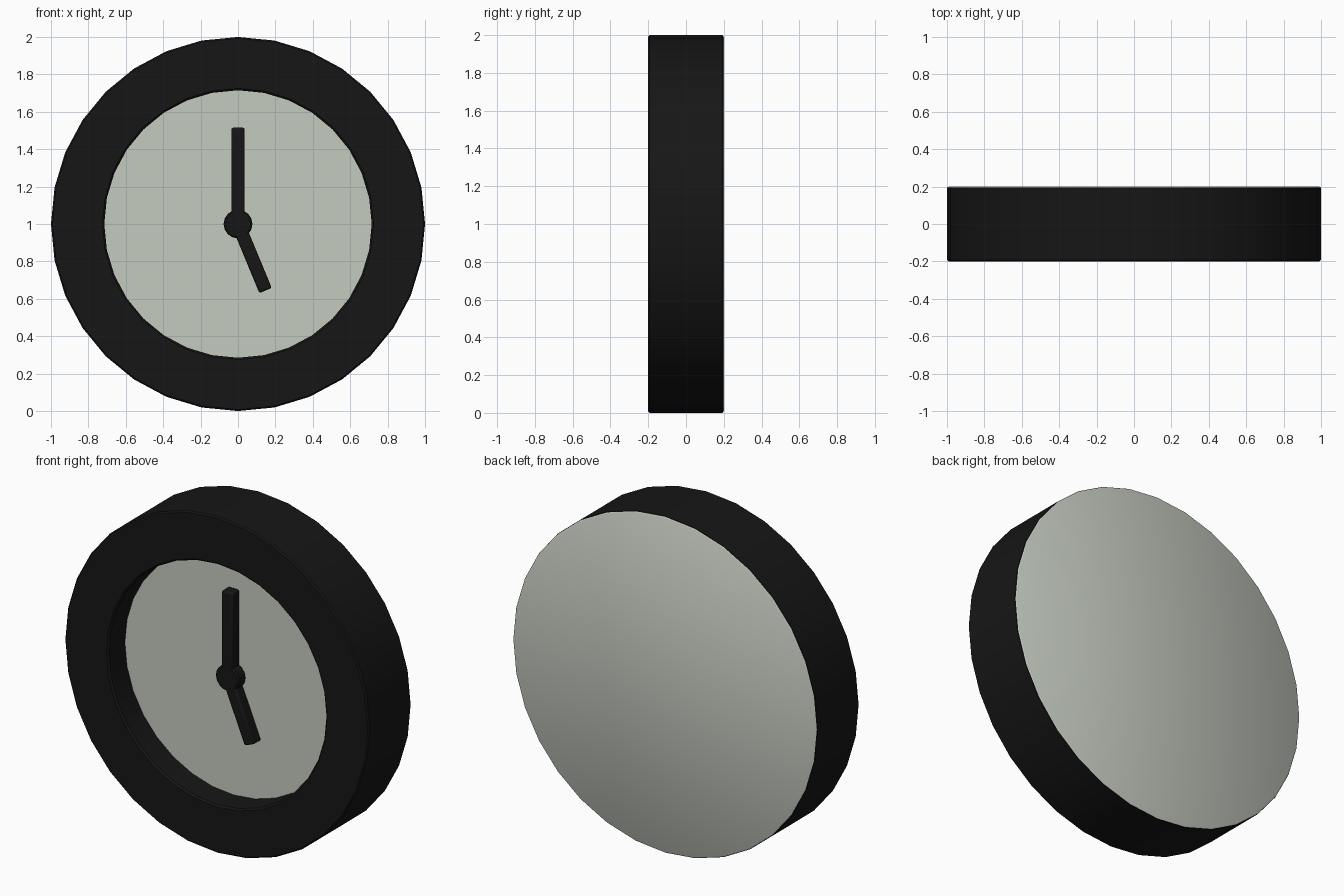
import bpy, bmesh
from math import sin, cos, pi, radians

if "Cube" in bpy.data.objects:
    bpy.data.objects.remove(bpy.data.objects["Cube"])

SEG = 32
CZ = 1.0  # clock centre height


def material(name, rgb):
    m = bpy.data.materials.new(name)
    m.diffuse_color = (*rgb, 1)
    m.use_nodes = True
    m.node_tree.nodes["Principled BSDF"].inputs["Base Color"].default_value = m.diffuse_color
    return m


black = material("black", (0.008, 0.008, 0.008))
pale = material("pale_grey", (0.56, 0.60, 0.53))


def finish(obj, mat):
    obj.data.materials.append(mat)
    bpy.ops.object.select_all(action='DESELECT')
    obj.select_set(True)
    bpy.context.view_layer.objects.active = obj
    bpy.ops.object.shade_smooth_by_angle(angle=radians(30))


def lathe(name, profile, mat, seg=SEG):
    """Revolve (radius, y) points about the clock axis; radius 0 closes with a disc."""
    bm = bmesh.new()
    rings = [[bm.verts.new((r * sin(2 * pi * i / seg), y, CZ + r * cos(2 * pi * i / seg)))
              for i in range(seg)] for r, y in profile if r > 0]
    for a, b in zip(rings, rings[1:]):
        for i in range(seg):
            j = (i + 1) % seg
            bm.faces.new((a[i], a[j], b[j], b[i]))
    if profile[0][0] == 0:
        bm.faces.new(rings[0])
    if profile[-1][0] == 0:
        bm.faces.new(list(reversed(rings[-1])))
    bmesh.ops.recalc_face_normals(bm, faces=bm.faces)
    mesh = bpy.data.meshes.new(name)
    bm.to_mesh(mesh)
    bm.free()
    obj = bpy.data.objects.new(name, mesh)
    bpy.context.collection.objects.link(obj)
    finish(obj, mat)
    # open shells: make sure normals point away from the solid
    return obj


def hand(name, length, width, angle):
    """Bevelled bar starting at the hub, turned about the clock axis."""
    bpy.ops.mesh.primitive_cube_add(size=1, location=(0, -0.07, CZ))
    obj = bpy.context.object
    obj.name = name
    for v in obj.data.vertices:
        v.co = (v.co.x * width, v.co.y * 0.07, (v.co.z + 0.5) * length)
    obj.rotation_euler.y = angle
    bev = obj.modifiers.new("bevel", 'BEVEL')
    bev.width = 0.01
    bev.segments = 2
    finish(obj, black)


# outer ring with recessed front opening
lathe("frame", [(0.715, -0.04), (0.715, -0.19), (0.725, -0.2), (0.992, -0.2), (1.0, -0.192),
                (1.0, 0.192), (0.997, 0.196), (0.715, 0.196), (0.715, -0.04)], black)

# dial and back plate
lathe("dial", [(0, -0.04), (0.715, -0.04), (0.715, -0.02), (0, -0.02)], pale)
lathe("back_plate", [(0, 0.19), (0.99, 0.19), (0.997, 0.196), (0.99, 0.2), (0, 0.2)], pale)

# hands and hub
hand("minute_hand", 0.515, 0.072, 0)
hand("hour_hand", 0.385, 0.072, radians(157.5))
lathe("hub", [(0, -0.105), (0.068, -0.105), (0.077, -0.097), (0.077, -0.035), (0, -0.035)], black, 16)
